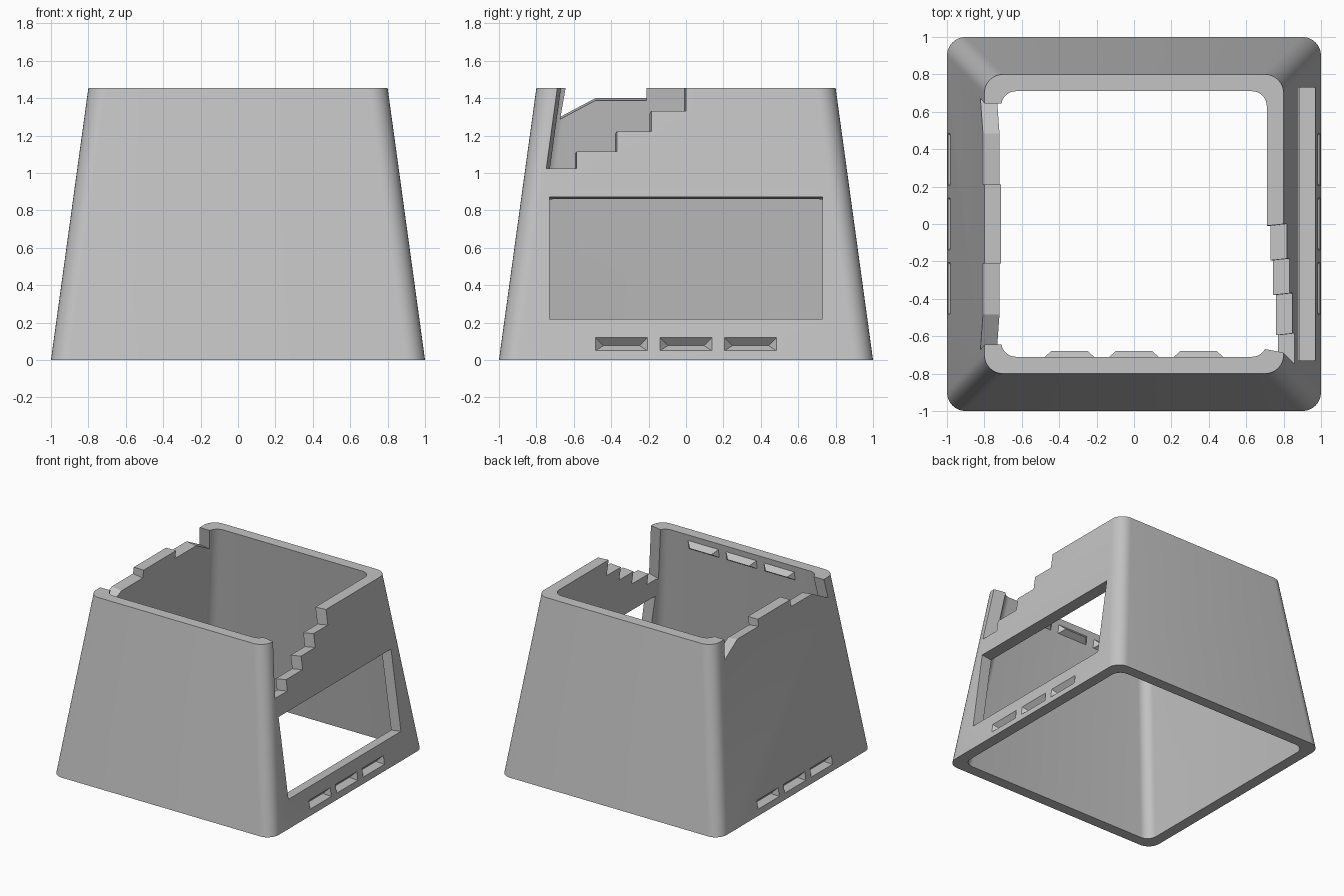
import bpy, bmesh, math
from mathutils import Vector

if "Cube" in bpy.data.objects:
    bpy.data.objects.remove(bpy.data.objects["Cube"], do_unlink=True)

HEIGHT, WALL = 1.455, 0.09
SLOPE = 0.2 / HEIGHT          # how far each wall leans in per unit of height

grey = bpy.data.materials.new("light_grey")
grey.use_nodes = True
grey.diffuse_color = (0.55, 0.55, 0.55, 1)
grey.node_tree.nodes["Principled BSDF"].inputs["Base Color"].default_value = grey.diffuse_color


def finish(name, bm):
    bmesh.ops.recalc_face_normals(bm, faces=bm.faces)
    mesh = bpy.data.meshes.new(name)
    bm.to_mesh(mesh)
    bm.free()
    mesh.materials.append(grey)
    obj = bpy.data.objects.new(name, mesh)
    bpy.context.scene.collection.objects.link(obj)
    return obj


def bridge(bm, a, b):
    for i in range(len(a)):
        j = (i + 1) % len(a)
        bm.faces.new((a[i], a[j], b[j], b[i]))


def rounded_ring(bm, half, radius, z, steps=8):
    ring = []
    for corner in range(4):
        mid = math.radians(45 + 90 * corner)
        c = (half - radius) * math.sqrt(2)
        for s in range(steps + 1):
            a = math.radians(90 * corner + 90 * s / steps)
            ring.append(bm.verts.new((c * math.cos(mid) + radius * math.cos(a),
                                      c * math.sin(mid) + radius * math.sin(a), z)))
    return ring


# Tapered shell, open above and below
bm = bmesh.new()
rings = [rounded_ring(bm, 1, 0.1, 0),
         rounded_ring(bm, 0.8, 0.1, HEIGHT),
         rounded_ring(bm, 0.8 - WALL, 0.08, HEIGHT),
         rounded_ring(bm, 1 - WALL, 0.08, 0)]
for k in range(4):
    bridge(bm, rings[k], rings[(k + 1) % 4])
shell = finish("tapered_shell", bm)
cutters = []


def wall_cutter(name, side, points):
    """Prism square to a side wall; points are (y, z, sideways flare)."""
    bm = bmesh.new()
    loops = []
    for depth in (-0.12, 0.2):
        loops.append([bm.verts.new((side * (1 - SLOPE * z - depth),
                                    y + flare * depth, z - SLOPE * depth))
                      for y, z, flare in points])
    bridge(bm, *loops)
    for loop in loops:
        bm.faces.new(loop)
    cutters.append(finish(name, bm))


def wedge(name, place, low, high, ridge, depth, back):
    """Hipped wedge; place maps (along, height, depth) to a position."""
    bm = bmesh.new()
    w = 0.138
    corners = [(-w, low), (w, low), (w, high), (-w, high)]
    base = [bm.verts.new(place(u, z, 0)) for u, z in corners]
    rear = [bm.verts.new(place(u, z, -back)) for u, z in corners]
    a, b = [bm.verts.new(place(s * (w - 0.04), ridge, depth)) for s in (-1, 1)]
    bridge(bm, rear, base)
    bm.faces.new(rear)
    for face in ((base[0], base[1], b, a), (base[2], base[3], a, b),
                 (base[1], base[2], b), (base[3], base[0], a)):
        bm.faces.new(face)
    return finish(name, bm)


# Large window in the left wall
wall_cutter("window_cutter", 1, [(-0.73, 0.22, 0), (0.73, 0.22, 0),
                                 (0.73, 0.872, 0), (-0.73, 0.872, 0)])

# Stepped opening above the window
f = -0.11
stairs = [(-0.668, 1.6, 0.18), (-0.747, 1.025, 0.18)]
z = 1.025
for y, rise in ((-0.585, 1.115), (-0.37, 1.222), (-0.185, 1.332), (0, 1.6)):
    stairs += [(y, z, f), (y, rise, f)]
    z = rise
wall_cutter("stair_cutter", 1, stairs)

# Two sloped notches either side of a tab in the right wall
for s in (-1, 1):
    wall_cutter("notch_cutter", -1, [(s * 0.62, 1.6, 0), (s * 0.673, 1.30, 0),
                                     (s * 0.485, 1.40, 0), (s * 0.21, 1.40, 0),
                                     (s * 0.21, 1.6, 0)])

# Hipped recesses along the foot of both side walls
centres = (-0.345, 0, 0.345)
for side in (-1, 1):
    for c in centres:
        cutters.append(wedge(
            "recess_cutter",
            lambda u, z, d: Vector((side * (1 - SLOPE * z - d), c + u, z)),
            0.05, 0.12, 0.077, 0.045, 0.03))

# Carve the shell and bake the result
for cutter in cutters:
    cutter.hide_render = True
    mod = shell.modifiers.new(cutter.name, "BOOLEAN")
    mod.operation, mod.solver, mod.object = "DIFFERENCE", "EXACT", cutter
bpy.context.view_layer.update()
carved = bpy.data.meshes.new_from_object(
    shell.evaluated_get(bpy.context.evaluated_depsgraph_get()))
shell.modifiers.clear()
shell.data = carved
for cutter in cutters:
    bpy.data.objects.remove(cutter, do_unlink=True)

# Matching lugs inside the top of the front wall
for c in centres:
    wedge("inner_lug",
          lambda u, z, d: Vector((c + u, -(1 - WALL - SLOPE * z) + d, z)),
          1.335, 1.405, 1.365, 0.043, 0.01)

# Smooth the rounded corners, keep the cut edges sharp
bpy.ops.object.select_all(action="DESELECT")
shell.select_set(True)
bpy.context.view_layer.objects.active = shell
bpy.ops.object.shade_smooth_by_angle(angle=math.radians(25))
